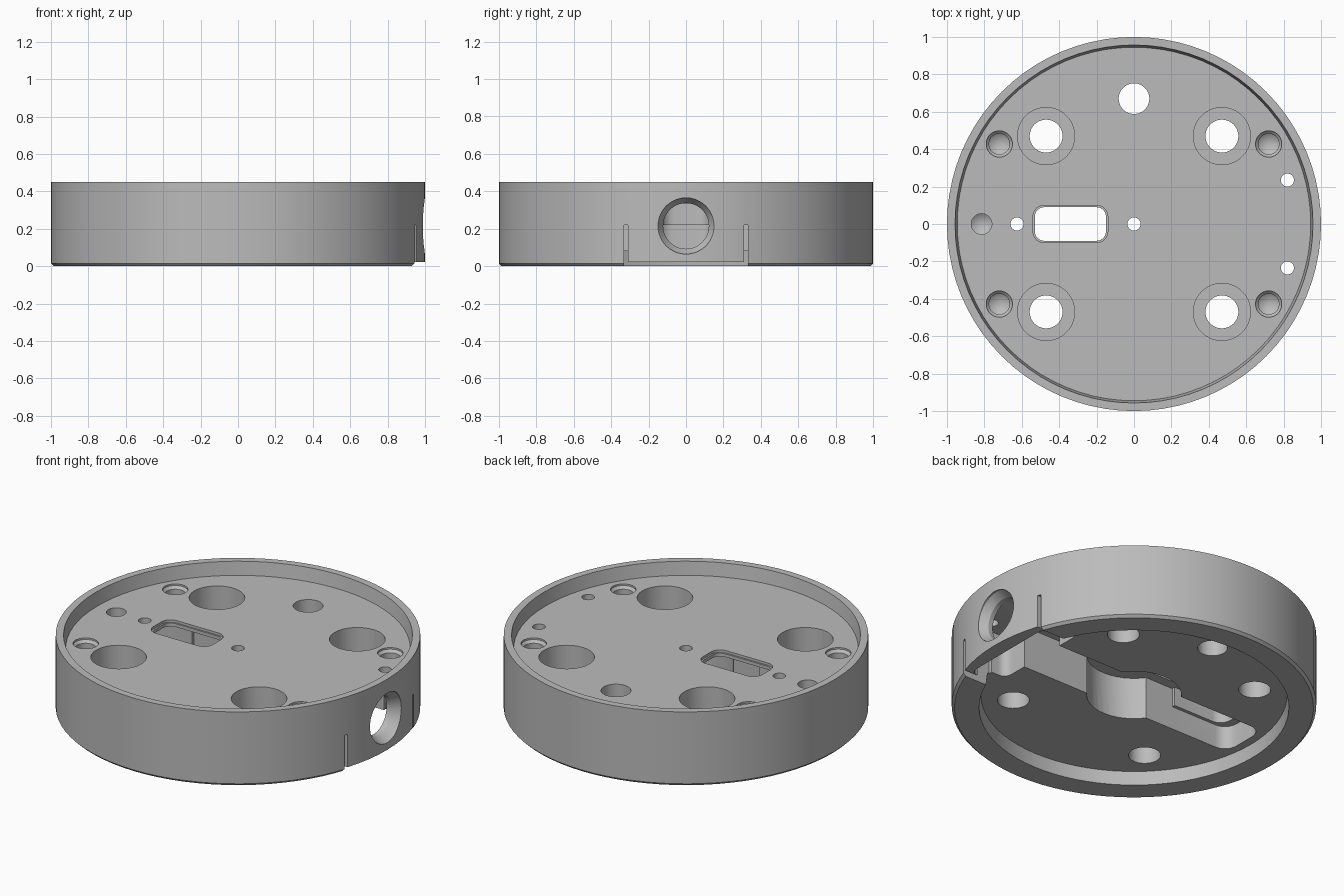
import bpy, bmesh, math
from mathutils import Matrix, Vector

cube = bpy.data.objects.get("Cube")
if cube:
    bpy.data.objects.remove(cube, do_unlink=True)

grey = bpy.data.materials.new("plain_grey")
grey.use_nodes = True
colour = (0.5, 0.5, 0.5, 1)
grey.diffuse_color = colour
grey.node_tree.nodes["Principled BSDF"].inputs["Base Color"].default_value = colour


def make_object(name, bm):
    bmesh.ops.recalc_face_normals(bm, faces=bm.faces)
    mesh = bpy.data.meshes.new(name)
    bm.to_mesh(mesh)
    bm.free()
    obj = bpy.data.objects.new(name, mesh)
    bpy.context.collection.objects.link(obj)
    mesh.materials.append(grey)
    return obj


def lathe(name, profile, at=(0, 0), steps=40):
    """Solid of revolution from (radius, height) points running axis to axis."""
    bm = bmesh.new()
    verts = [bm.verts.new((r, 0, z)) for r, z in profile]
    edges = [bm.edges.new(pair) for pair in zip(verts, verts[1:])]
    bmesh.ops.spin(bm, geom=verts + edges, cent=(0, 0, 0), axis=(0, 0, 1),
                   angle=math.tau, steps=steps, use_duplicate=False)
    bmesh.ops.remove_doubles(bm, verts=bm.verts, dist=1e-4)
    bmesh.ops.translate(bm, verts=bm.verts, vec=(*at, 0))
    return make_object(name, bm)


def block(name, x, y, z, corner=0):
    """Box between limits, with rounded upright edges."""
    bm = bmesh.new()
    bmesh.ops.create_cube(bm, size=1)
    size = Vector([b - a for a, b in (x, y, z)])
    mid = Vector([(a + b) / 2 for a, b in (x, y, z)])
    bm.transform(Matrix.Translation(mid) @ Matrix.Diagonal((*size, 1)))
    if corner:
        upright = [e for e in bm.edges
                   if abs(e.verts[0].co.z - e.verts[1].co.z) > 1e-4]
        bmesh.ops.bevel(bm, geom=upright, offset=corner, segments=6,
                        profile=0.5, affect='EDGES')
    return make_object(name, bm)


def cut(cutter):
    cutter.hide_render = True
    mod = body.modifiers.new("cut", 'BOOLEAN')
    mod.operation = 'DIFFERENCE'
    mod.solver = 'EXACT'
    mod.object = cutter
    bpy.context.view_layer.objects.active = body
    bpy.ops.object.modifier_apply(modifier=mod.name)
    bpy.data.objects.remove(cutter, do_unlink=True)


TOP, FLOOR, UNDER, CEILING = 0.45, 0.37, 0.08, 0.335

# Round housing with a raised rim above and a shallow recess below
body = lathe("round_housing", [
    (0, UNDER), (0.84, UNDER), (0.85, 0), (0.985, 0), (1, 0.015),
    (1, TOP), (0.957, TOP), (0.945, FLOOR), (0, FLOOR)], steps=80)

# Underside channel: wide end, neck, round middle and stepped far end
cut(block("channel_neck", (-0.4, 0.8), (-0.15, 0.15), (-0.1, CEILING)))
cut(lathe("channel_middle", [(0, -0.1), (0.26, -0.1), (0.26, CEILING), (0, CEILING)]))
cut(block("channel_wide_end", (0.66, 0.91), (-0.31, 0.31), (-0.1, CEILING), 0.05))
cut(block("channel_far_end", (-0.79, 0), (-0.15, 0.15), (-0.1, 0.22), 0.08))
cut(block("channel_far_top", (-0.74, 0), (-0.13, 0.13), (0.2, CEILING), 0.07))

# Flexible side tab between two slits
cut(block("tab_underside", (0.75, 1.1), (-0.325, 0.325), (-0.1, 0.022)))
for side in (-1, 1):
    y = sorted((side * 0.31, side * 0.33))
    cut(block("tab_slit", (0.76, 1.1), y, (-0.1, 0.22)))

# Side port with a tapered mouth
port = lathe("side_port", [(0, 0.7), (0.122, 0.7), (0.122, 0.94),
                           (0.15, 0.985), (0.15, 1.1), (0, 1.1)])
port.data.transform(Matrix.Translation((0, 0, 0.215)) @ Matrix.Rotation(math.pi / 2, 4, 'Y'))
cut(port)

# Four counterbored mounting holes and four blind countersunk holes
for sx in (-1, 1):
    for sy in (-1, 1):
        cut(lathe("mounting_hole", [(0, -0.1), (0.088, -0.1), (0.088, 0.2),
                                    (0.153, 0.2), (0.153, 0.5), (0, 0.5)],
                  (sx * 0.47, sy * 0.47)))
        cut(lathe("blind_hole", [(0, 0.2), (0.055, 0.24), (0.055, 0.345),
                                 (0.07, 0.36), (0.07, 0.5), (0, 0.5)],
                  (sx * 0.72, sy * 0.428)))

# Single blind hole, back through hole and small pin holes
cut(lathe("end_blind_hole", [(0, 0.24), (0.055, 0.28), (0.055, 0.5), (0, 0.5)], (-0.815, 0)))
through = [((0, 0.67), 0.082), ((0, 0), 0.035), ((-0.625, 0), 0.035),
           ((0.82, 0.235), 0.035), ((0.82, -0.235), 0.035)]
for at, r in through:
    cut(lathe("through_hole", [(0, -0.1), (r, -0.1), (r, 0.5), (0, 0.5)], at))

# Rounded slot with a stepped lip
cut(block("slot", (-0.53, -0.15), (-0.09, 0.09), (0.1, 0.5), 0.05))
cut(block("slot_lip", (-0.54, -0.14), (-0.1, 0.1), (FLOOR - 0.015, 0.5), 0.06))

# Crisp edges, smooth curved walls
bpy.ops.object.select_all(action='DESELECT')
body.select_set(True)
bpy.context.view_layer.objects.active = body
bpy.ops.object.shade_smooth_by_angle(angle=math.radians(25))
